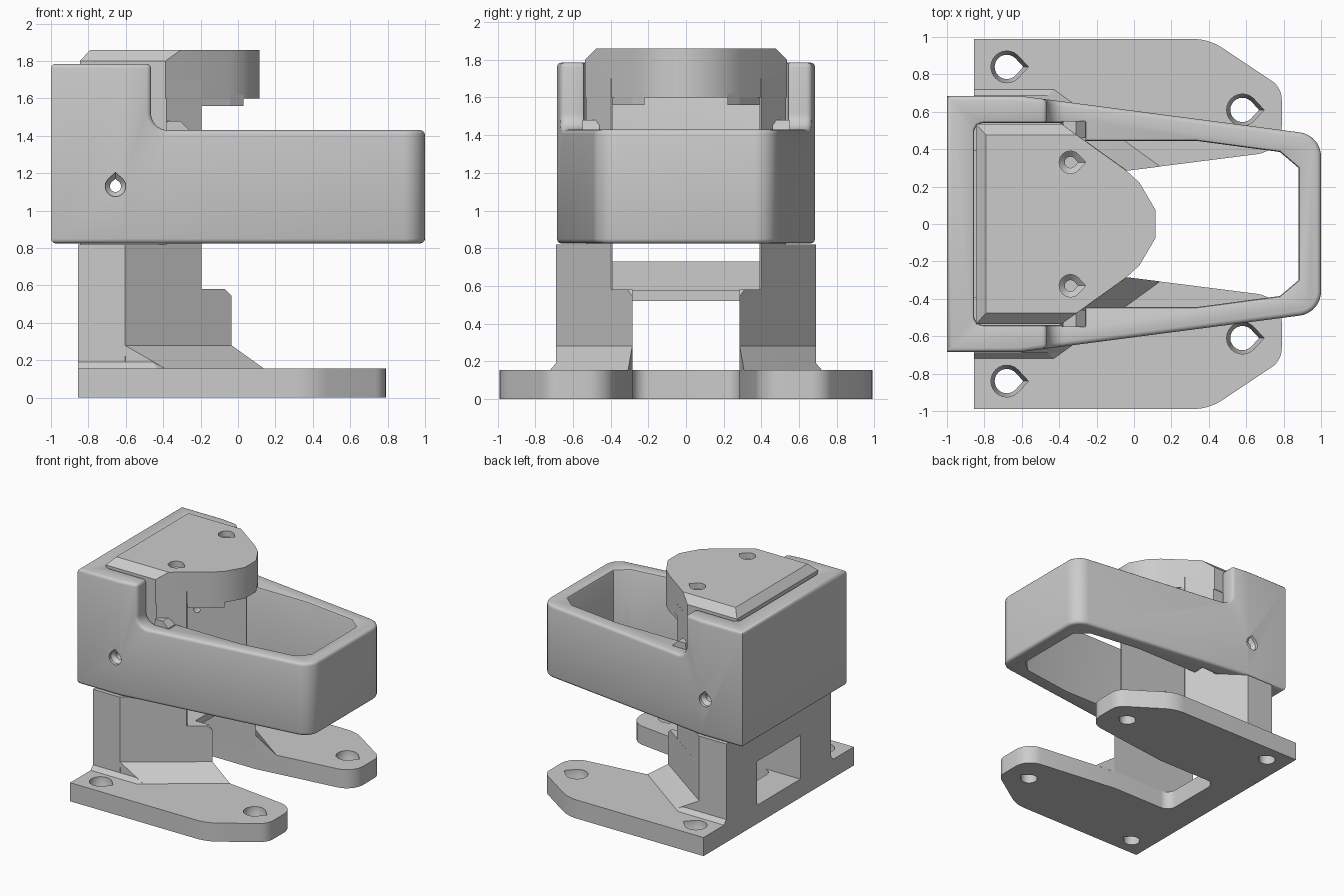
import bpy, bmesh, math
from mathutils import Vector, Matrix

cube = bpy.data.objects.get("Cube")
if cube:
    bpy.data.objects.remove(cube, do_unlink=True)

grey = bpy.data.materials.new("plain_grey")
grey.use_nodes = True
grey.diffuse_color = (0.6, 0.6, 0.6, 1)
grey.node_tree.nodes["Principled BSDF"].inputs["Base Color"].default_value = (0.6, 0.6, 0.6, 1)


def finish(name, bm):
    bmesh.ops.recalc_face_normals(bm, faces=bm.faces[:])
    mesh = bpy.data.meshes.new(name)
    bm.to_mesh(mesh)
    bm.free()
    mesh.materials.append(grey)
    obj = bpy.data.objects.new(name, mesh)
    bpy.context.collection.objects.link(obj)
    return obj


def loft(name, rings):
    """Closed solid through equal-length rings of 3D points."""
    bm = bmesh.new()
    loops = [[bm.verts.new(p) for p in ring] for ring in rings]
    n = len(loops[0])
    for low, high in zip(loops, loops[1:]):
        for i in range(n):
            j = (i + 1) % n
            bm.faces.new((low[i], low[j], high[j], high[i]))
    bm.faces.new(loops[0][::-1])
    bm.faces.new(loops[-1])
    return finish(name, bm)


def prism(name, pts, z0, z1):
    return loft(name, [[(x, y, z) for x, y in pts] for z in (z0, z1)])


def hull(name, pts):
    bm = bmesh.new()
    for p in pts:
        bm.verts.new(p)
    bmesh.ops.convex_hull(bm, input=bm.verts[:])
    bmesh.ops.dissolve_limit(bm, angle_limit=0.02, verts=bm.verts[:], edges=bm.edges[:])
    return finish(name, bm)


def rounded(corners, steps=7):
    """Polygon from (x, y, radius) corners."""
    out = []
    for i, (x, y, r) in enumerate(corners):
        p = Vector((x, y))
        if not r:
            out.append((x, y))
            continue
        a = (Vector(corners[i - 1][:2]) - p).normalized()
        b = (Vector(corners[(i + 1) % len(corners)][:2]) - p).normalized()
        half = a.angle(b) / 2
        c = p + (a + b).normalized() * r / math.sin(half)
        t = r / math.tan(half)
        start, end = p + a * t - c, p + b * t - c
        for k in range(steps + 1):
            v = c + start.lerp(end, k / steps).normalized() * r
            out.append((v.x, v.y))
    return out


def both(half):
    """Half outline plus its reflection across y = 0."""
    return half + [(p[0], -p[1], *p[2:]) for p in reversed(half)]


def side(pts, s):
    return [(p[0], p[1] * s, *p[2:]) for p in pts]


def cut(obj, cutter):
    cutter.hide_render = True
    mod = obj.modifiers.new("cut", "BOOLEAN")
    mod.operation, mod.solver, mod.object = "DIFFERENCE", "EXACT", cutter
    bpy.context.view_layer.objects.active = obj
    bpy.ops.object.modifier_apply(modifier=mod.name)
    bpy.data.objects.remove(cutter, do_unlink=True)


def soften(obj, offset, segments, clamp, inside):
    """Round the sharp rims; tall vertical corners stay crisp."""
    bm = bmesh.new()
    bm.from_mesh(obj.data)
    bmesh.ops.remove_doubles(bm, verts=bm.verts[:], dist=0.0005)
    rims = [e for e in bm.edges
            if len(e.link_faces) == 2 and e.calc_face_angle(0) > 0.7
            and abs(e.verts[0].co.z - e.verts[1].co.z) < 0.45
            and all(inside(v.co) for v in e.verts)]
    bmesh.ops.bevel(bm, geom=rims, offset=offset, segments=segments, profile=0.5,
                    affect="EDGES", clamp_overlap=clamp)
    bm.to_mesh(obj.data)
    bm.free()


def teardrop(sections, matrix):
    """Hole cutter: (radius, height) sections, tip along local x."""
    rings = []
    for r, h in sections:
        ring = [(r * math.cos(math.radians(a)), r * math.sin(math.radians(a)), h)
                for a in range(45, 316, 15)] + [(r * 1.36, 0, h)]
        rings.append([matrix @ Vector(p) for p in ring])
    return loft("hole_cutter", rings)


# Base plate with two feet and a slot
base = prism("base_plate", rounded(both([
    (-0.855, -0.99, 0), (0.4, -0.99, 0.3), (0.79, -0.73, 0.12), (0.79, -0.39, 0.15),
    (-0.04, -0.285, 0), (-0.6, -0.285, 0.08)])), 0, 0.155)
for s in (-1, 1):
    for x, y in ((-0.68, 0.84), (0.58, 0.61)):
        cut(base, teardrop([(0.065, -0.05), (0.065, 0.06), (0.085, 0.1), (0.085, 0.2)],
                           Matrix.Translation((x, y * s, 0))))

# Posts, skirts and inner column walls on both sides
side_hole = [(0.055, -0.8), (0.055, -0.66), (0.03, -0.63), (0.03, 0.63), (0.055, 0.66), (0.055, 0.8)]
side_matrix = Matrix(((0, 1, 0, -0.655), (0, 0, 1, 0), (1, 0, 0, 1.13), (0, 0, 0, 1)))
for s, label in ((-1, "right"), (1, "left")):
    hull(label + "_post_skirt", side([
        (-0.6, 0.285, 0.15), (-0.6, 0.69, 0.15), (-0.388, 0.69, 0.155), (0.14, 0.307, 0.155),
        (-0.035, 0.285, 0.15), (-0.605, 0.69, 0.28), (-0.6, 0.285, 0.28), (-0.035, 0.285, 0.28)], s))
    hull(label + "_post_foot_strip", side([
        (-0.855, 0.6, 0.15), (-0.855, 0.72, 0.155), (-0.43, 0.72, 0.155), (-0.388, 0.69, 0.155),
        (-0.5, 0.6, 0.15), (-0.855, 0.69, 0.19), (-0.455, 0.69, 0.19)], s))
    lower = [(-0.855, 0.285), (-0.855, 0.69), (-0.605, 0.69)]
    hull(label + "_lower_post", side(
        [(x, y, z) for x, y in lower for z in (0.15, 0.58)]
        + [(-0.035, 0.285, 0.15), (-0.035, 0.285, 0.545),
           (-0.07, 0.285, 0.58), (-0.07, 0.31, 0.58)], s))
    prism(label + "_upper_post", side(
        [(-0.855, 0.39), (-0.855, 0.69), (-0.605, 0.69), (-0.195, 0.398), (-0.195, 0.39)], s), 0.57, 0.82)
    wall = prism(label + "_column_wall", side(
        [(-0.845, 0.39), (-0.845, 0.53), (-0.381, 0.53), (-0.195, 0.398), (-0.195, 0.39)], s), 0.7, 1.7)
    cut(wall, teardrop(side_hole, side_matrix))
    # Small wedge beside the column
    hull(label + "_wedge", [(x, y * s, z) for y in (0.46, 0.55) for x, z in
                            ((-0.39, 1.38), (-0.38, 1.48), (-0.31, 1.48), (-0.26, 1.43), (-0.26, 1.38))])
    # Lower lip under the cap
    prism(label + "_cap_lip", side(
        [(-0.4, 0.22), (-0.4, 0.39), (-0.195, 0.39), (-0.04, 0.285), (0.03, 0.22)], s), 1.56, 1.62)

# Cross members between the posts
prism("back_wall", both([(-0.855, -0.4), (-0.6, -0.4)]), 0.52, 0.73)
prism("shelf", both([(-0.855, -0.39), (-0.195, -0.39)]), 0.52, 0.578)

# Cap with chamfered back and sides
nose = [(-0.04, 0.285), (0.03, 0.22), (0.115, 0.075)]
outer = [(-0.845, 0.535), (-0.388, 0.535)] + nose
top = [(-0.79, 0.475), (-0.305, 0.475)] + nose
cap = hull("cap", [(x, y * s, z) for s in (-1, 1)
                   for ring, z in ((outer, 1.6), (outer, 1.8), (top, 1.86)) for x, y in ring])
for s in (-1, 1):
    cut(cap, teardrop([(0.03, 1.65), (0.03, 1.78), (0.06, 1.81), (0.06, 1.9)],
                      Matrix.Translation((-0.34, 0.33 * s, 0))))

# Sleeve: tall block tapering into an open loop
sleeve = prism("sleeve", rounded(both([
    (-1, -0.685, 0), (-0.61, -0.685, 0), (1, -0.475, 0.13)])), 0.825, 1.785)
step = rounded([(-0.465, 1.43, 0.09), (1.2, 1.43, 0), (1.2, 2, 0), (-0.465, 2, 0)])
cut(sleeve, loft("step_cutter", [[(x, y, z) for x, z in step] for y in (-1, 1)]))
soften(sleeve, 0.025, 3, False, lambda co: True)

# Hollow inside of the sleeve, its inner rim and its side screw hole
cut(sleeve, prism("cavity_cutter", rounded(both([
    (-0.855, -0.54, 0.05), (-0.26, -0.54, 0), (-0.26, -0.445, 0), (0.33, -0.445, 0),
    (0.78, -0.385, 0), (0.88, -0.3, 0)])), 0.6, 2))
soften(sleeve, 0.015, 2, True,
       lambda co: co.z > 1.4 and abs(co.y) < 0.545 and -0.86 < co.x < 0.885)
cut(sleeve, teardrop(side_hole, side_matrix))

# Smooth shading on curved parts, sharp elsewhere
for obj in (base, sleeve, cap):
    bpy.ops.object.select_all(action="DESELECT")
    obj.select_set(True)
    bpy.context.view_layer.objects.active = obj
    bpy.ops.object.shade_smooth_by_angle(angle=math.radians(32))
